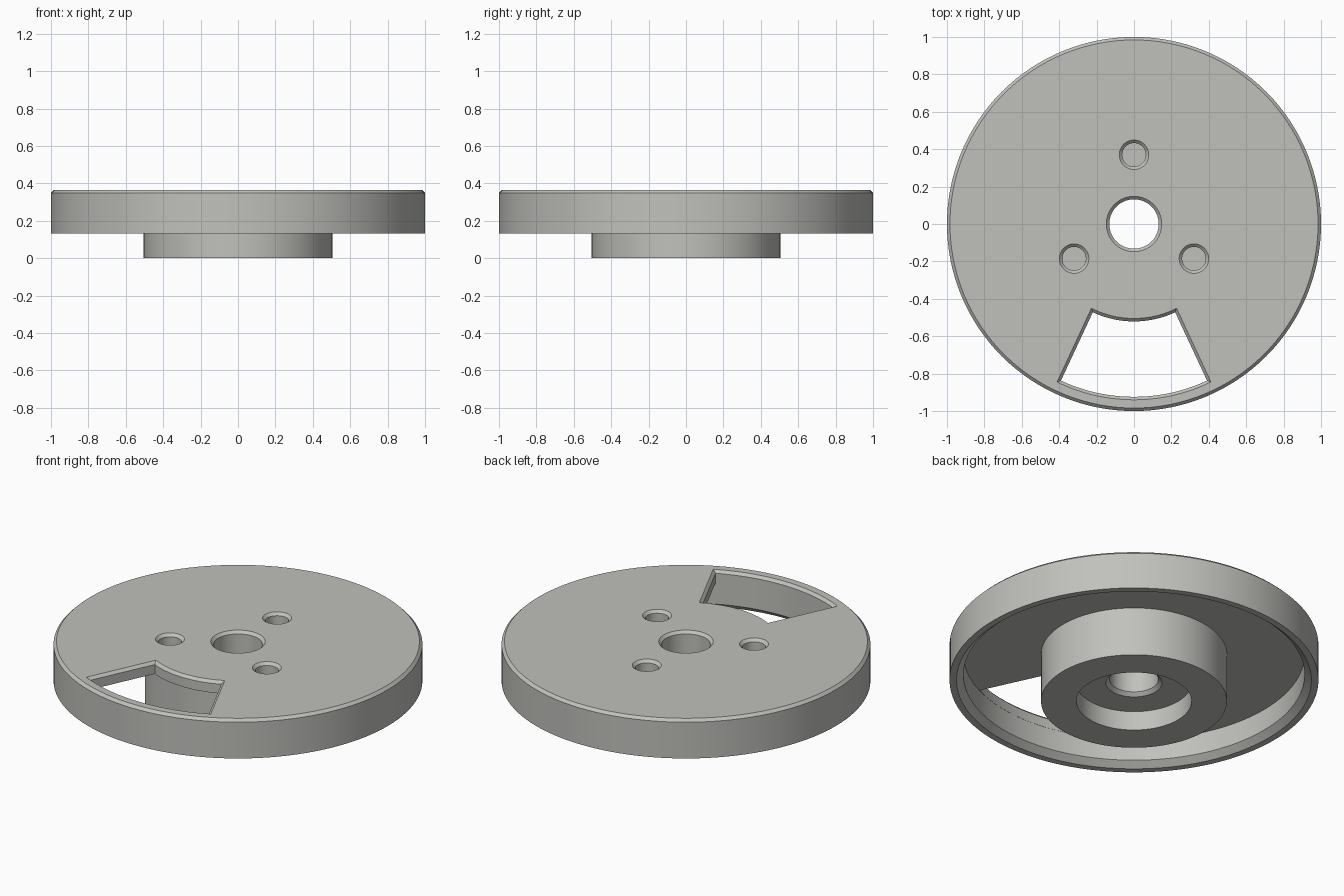
import bpy, bmesh, math

if "Cube" in bpy.data.objects:
    bpy.data.objects.remove(bpy.data.objects["Cube"])

SEG = 128
TOP = 0.365      # upper face of the plate
CH = 0.016       # chamfer on the upper edges

grey = bpy.data.materials.new("warm grey")
grey.diffuse_color = (0.53, 0.53, 0.505, 1)
grey.use_nodes = True
grey.node_tree.nodes["Principled BSDF"].inputs["Base Color"].default_value = grey.diffuse_color


def make_object(name, bm):
    bmesh.ops.recalc_face_normals(bm, faces=bm.faces)
    mesh = bpy.data.meshes.new(name)
    bm.to_mesh(mesh)
    bm.free()
    mesh.materials.append(grey)
    ob = bpy.data.objects.new(name, mesh)
    bpy.context.collection.objects.link(ob)
    return ob


def loft(name, rings, cap):
    """Join equal-length rings of points; cap the ends or close into a tube."""
    bm = bmesh.new()
    loops = [[bm.verts.new(p) for p in ring] for ring in rings]
    n = len(loops[0])
    pairs = list(zip(loops, loops[1:]))
    if cap:
        bm.faces.new(loops[0])
        bm.faces.new(loops[-1])
    else:
        pairs.append((loops[-1], loops[0]))
    for a, b in pairs:
        for i in range(n):
            j = (i + 1) % n
            bm.faces.new((a[i], a[j], b[j], b[i]))
    return make_object(name, bm)


def circle(r, z, cx=0, cy=0, n=SEG):
    return [(cx + r * math.cos(2 * math.pi * i / n),
             cy + r * math.sin(2 * math.pi * i / n), z) for i in range(n)]


# Turned body: rimmed plate, hub, counterbore and chamfered bore
profile = [
    (0.132, TOP - CH), (0.148, TOP),                  # bore, upper chamfer
    (1 - CH, TOP), (1.0, TOP - CH), (1.0, 0.132),     # outer rim
    (0.962, 0.132), (0.925, 0.165), (0.925, 0.293),   # rim inside
    (0.504, 0.293), (0.504, 0.0),                     # hub outside
    (0.312, 0.0), (0.312, 0.115),                     # counterbore
    (0.152, 0.115), (0.132, 0.135),                   # bore, lower chamfer
]
disc = loft("disc_with_hub", [circle(r, z) for r, z in profile], cap=False)

# Three blind screw holes with chamfered mouths
cutters = []
for k in range(3):
    a = math.radians(90 + 120 * k)
    x, y = 0.37 * math.cos(a), 0.37 * math.sin(a)
    rings = [circle(r, z, x, y, 48) for r, z in
             ((0.063, 0.2), (0.063, TOP - CH), (0.063 + 2 * CH, TOP + CH))]
    cutters.append(loft("screw_hole_cutter", rings, cap=True))


# Sector window, straight below and flaring at its upper edge
def sector(z, off, half=math.radians(25), n=20):
    pts = []
    for r, s in ((0.924 + off, 1), (0.521 - off, -1)):
        lim = half + math.asin(off / r)
        for i in range(n + 1):
            a = s * lim * (2 * i / n - 1) - math.pi / 2
            pts.append((r * math.cos(a), r * math.sin(a), z))
    return pts


cutters.append(loft("window_cutter", [
    sector(0.27, 0), sector(TOP - CH, 0), sector(TOP + CH, 2 * CH)], cap=True))

# Cut the openings and discard the cutters
bpy.context.view_layer.objects.active = disc
disc.select_set(True)
for c in cutters:
    m = disc.modifiers.new("cut", 'BOOLEAN')
    m.operation = 'DIFFERENCE'
    m.solver = 'EXACT'
    m.object = c
    bpy.ops.object.modifier_apply(modifier=m.name)
    bpy.data.objects.remove(c)

bpy.ops.object.shade_smooth_by_angle(angle=math.radians(25))
